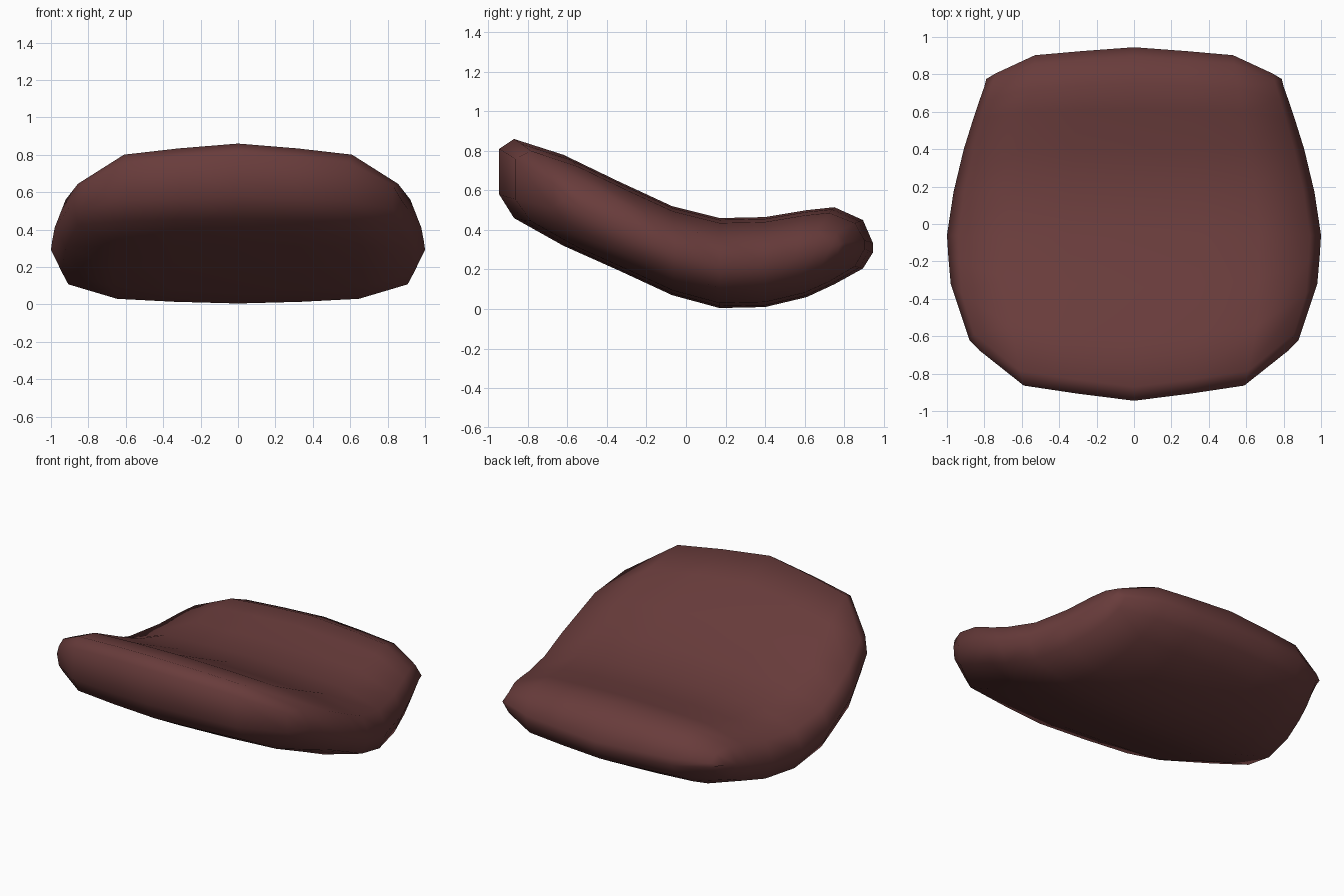
import bpy, bmesh

if "Cube" in bpy.data.objects:
    bpy.data.objects.remove(bpy.data.objects["Cube"])

# Rows front to back: centre-line y, top z, bottom z, then side-edge x, y
ROWS = [
    (-0.945, 0.81, 0.58, 0.88, -0.62), (-0.87, 0.86, 0.46, 0.91, -0.53),
    (-0.62, 0.78, 0.32, 0.98, -0.32), (-0.34, 0.645, 0.195, 0.993, -0.17),
    (-0.07, 0.52, 0.07, 1.00, -0.06), (0.17, 0.46, 0.005, 0.965, 0.17),
    (0.40, 0.465, 0.01, 0.91, 0.40), (0.61, 0.50, 0.06, 0.86, 0.56),
    (0.75, 0.515, 0.125, 0.83, 0.65), (0.895, 0.45, 0.205, 0.80, 0.735),
    (0.945, 0.335, 0.285, 0.79, 0.775),
]
# Columns from centre to side: fraction of width, thickness factor, bow of the row
COLS = [(0, 1, 0), (0.35, 0.96, 0.12), (0.67, 0.89, 0.25), (0.94, 0.55, 0.83), (1, 0, 1)]
MIRRORED = [(-t, h, b) for t, h, b in COLS[:0:-1]] + COLS


def mid_height(y):
    """Height of the bent middle surface at y."""
    for a, b in zip(ROWS, ROWS[1:]):
        if y <= b[0]:
            f = max(0, (y - a[0]) / (b[0] - a[0]))
            return ((a[1] + a[2]) * (1 - f) + (b[1] + b[2]) * f) / 2
    return (ROWS[-1][1] + ROWS[-1][2]) / 2


bm = bmesh.new()


def make_layer(sign):
    grid = []
    for yc, top, bot, xs, ys in ROWS:
        line = []
        for t, h, bow in MIRRORED:
            y = yc + (ys - yc) * bow
            z = mid_height(y) + sign * h * (top - bot) / 2
            line.append(bm.verts.new((xs * t, y, z)))
        grid.append(line)
    return grid


# Upper and lower skins, then the narrow front and back walls
upper, lower = make_layer(1), make_layer(-1)
n = len(MIRRORED)
for j in range(len(ROWS) - 1):
    for i in range(n - 1):
        for g in (upper, lower):
            bm.faces.new((g[j][i], g[j][i + 1], g[j + 1][i + 1], g[j + 1][i]))
for j in (0, -1):
    for i in range(n - 1):
        bm.faces.new((upper[j][i], upper[j][i + 1], lower[j][i + 1], lower[j][i]))
bmesh.ops.remove_doubles(bm, verts=bm.verts[:], dist=0.0005)
bmesh.ops.recalc_face_normals(bm, faces=bm.faces[:])
for f in bm.faces:
    f.smooth = True

mesh = bpy.data.meshes.new("bent_cushion")
bm.to_mesh(mesh)
bm.free()
cushion = bpy.data.objects.new("bent_cushion", mesh)
bpy.context.collection.objects.link(cushion)

mat = bpy.data.materials.new("dark red brown")
mat.diffuse_color = (0.14, 0.045, 0.044, 1)
mat.use_nodes = True
mat.node_tree.nodes["Principled BSDF"].inputs["Base Color"].default_value = mat.diffuse_color
mesh.materials.append(mat)
